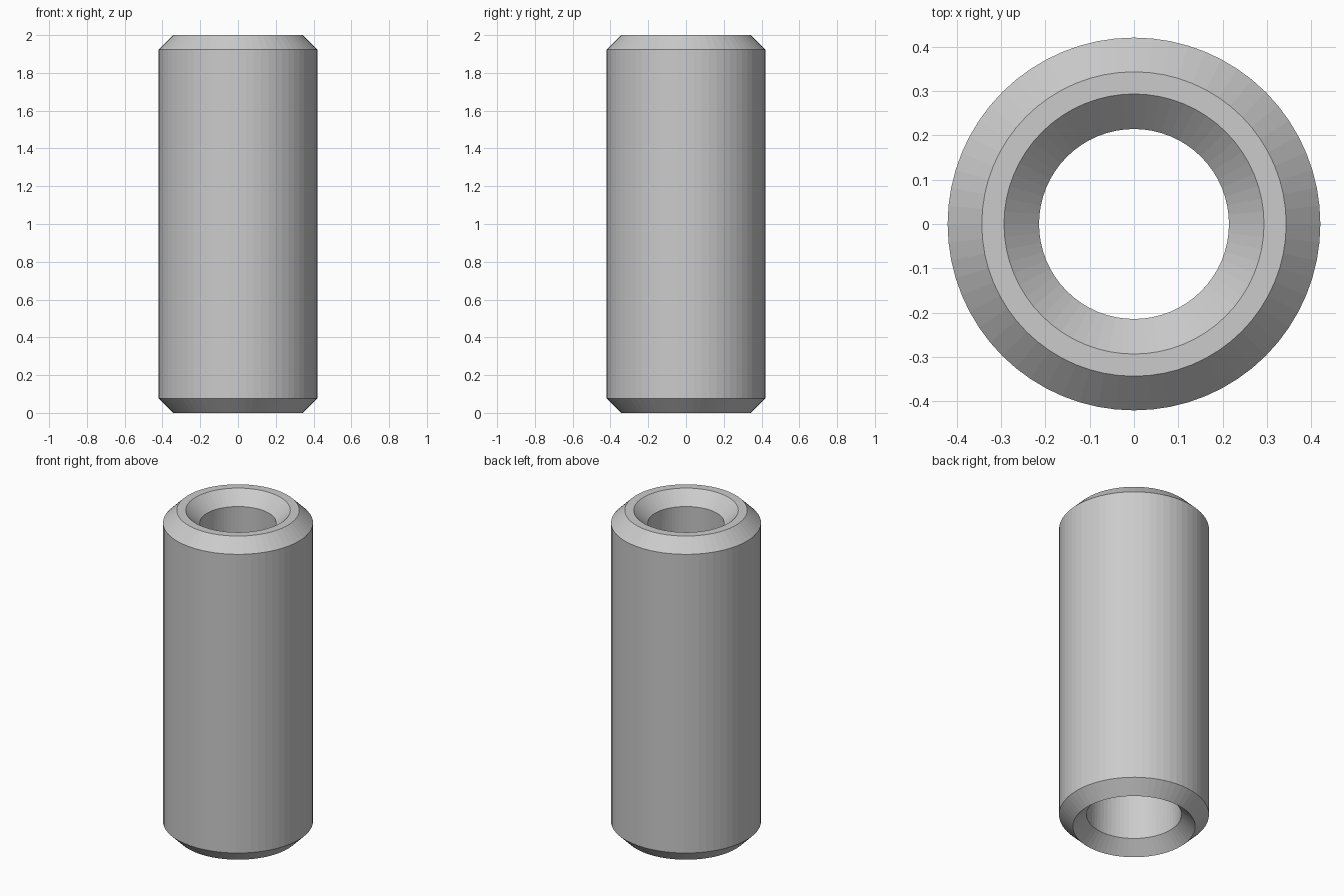
import bpy, bmesh
from math import sin, cos, tau

if "Cube" in bpy.data.objects:
    bpy.data.objects.remove(bpy.data.objects["Cube"])

SEGMENTS = 64
C = 0.077  # chamfer size

# Closed wall cross-section (radius, height): chamfered ends, slightly tapered bore
profile = [
    (0.343, 0.0),        # bottom rim, where both chamfers meet
    (0.42, C),           # outer wall
    (0.42, 2.0 - C),
    (0.343, 2.0),        # flat top rim
    (0.293, 2.0),
    (0.214, 2.0 - C),    # bore
    (0.266, C),
]

# Sleeve: revolve the cross-section about z
bm = bmesh.new()
rings = []
for i in range(SEGMENTS):
    a = tau * i / SEGMENTS
    rings.append([bm.verts.new((r * cos(a), r * sin(a), z)) for r, z in profile])
n = len(profile)
for i in range(SEGMENTS):
    p, q = rings[i], rings[(i + 1) % SEGMENTS]
    for j in range(n):
        k = (j + 1) % n
        bm.faces.new((p[j], q[j], q[k], p[k]))
bmesh.ops.recalc_face_normals(bm, faces=bm.faces)

mesh = bpy.data.meshes.new("sleeve")
bm.to_mesh(mesh)
bm.free()
sleeve = bpy.data.objects.new("sleeve", mesh)
bpy.context.collection.objects.link(sleeve)
